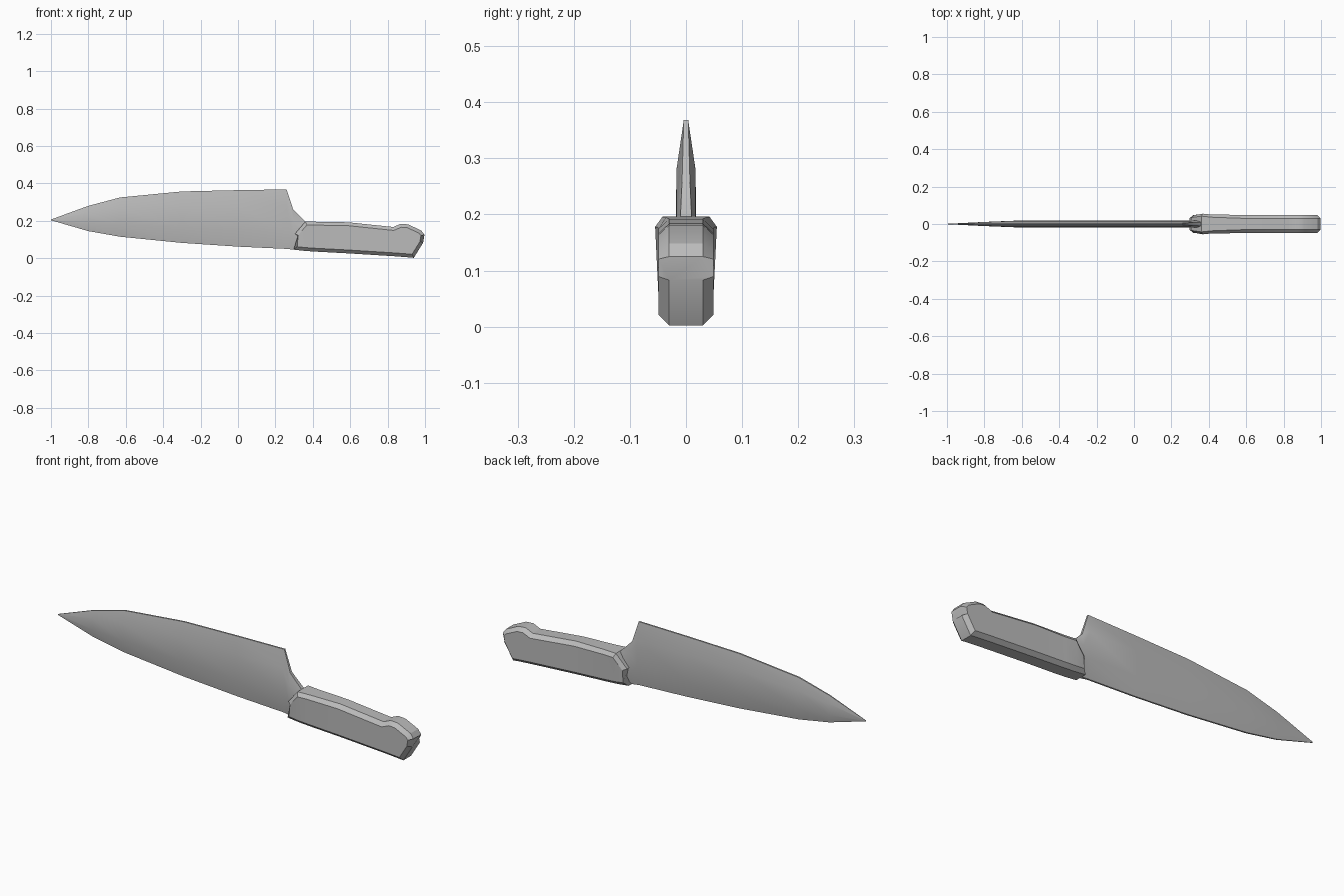
import bpy, bmesh, math
from mathutils import Vector

if "Cube" in bpy.data.objects:
    bpy.data.objects.remove(bpy.data.objects["Cube"], do_unlink=True)

grey = bpy.data.materials.new("plain grey")
grey.use_nodes = True
colour = (0.5, 0.5, 0.5, 1)
grey.diffuse_color = colour
grey.node_tree.nodes["Principled BSDF"].inputs["Base Color"].default_value = colour


def loft(name, rings):
    """Join closed rings of equal length and cap both ends."""
    bm = bmesh.new()
    loops = [[bm.verts.new(p) for p in ring] for ring in rings]
    for a, b in zip(loops, loops[1:]):
        for i in range(len(a)):
            j = (i + 1) % len(a)
            bm.faces.new((a[i], a[j], b[j], b[i]))
    bm.faces.new(loops[0])
    bm.faces.new(loops[-1])
    bmesh.ops.recalc_face_normals(bm, faces=bm.faces)
    mesh = bpy.data.meshes.new(name)
    bm.to_mesh(mesh)
    bm.free()
    mesh.materials.append(grey)
    obj = bpy.data.objects.new(name, mesh)
    bpy.context.collection.objects.link(obj)
    bpy.ops.object.select_all(action="DESELECT")
    obj.select_set(True)
    bpy.context.view_layer.objects.active = obj
    bpy.ops.object.shade_smooth_by_angle(angle=math.radians(28))


def inset(points, amount):
    """Offset a closed counter-clockwise outline inward with mitred corners."""
    result = []
    for i, p in enumerate(points):
        d1 = (p - points[i - 1]).normalized()
        d2 = (points[(i + 1) % len(points)] - p).normalized()
        n1, n2 = Vector((-d1.y, d1.x)), Vector((-d2.y, d2.x))
        miter = (n1 + n2).normalized()
        result.append(p + miter * amount / max(miter.dot(n1), 0.6))
    return result


# Blade: lens-shaped sections; each row is x, edge z, spine z, edge and body half width
blade_rows = [
    (-1.0, 0.207, 0.203, 0.001, 0.001), (-0.8, 0.28, 0.145, 0.003, 0.011),
    (-0.63, 0.325, 0.115, 0.004, 0.018), (-0.3, 0.357, 0.082, 0.004, 0.018),
    (0.0, 0.364, 0.062, 0.004, 0.018), (0.26, 0.368, 0.05, 0.004, 0.018),
    (0.295, 0.26, 0.046, 0.007, 0.018), (0.36, 0.195, 0.042, 0.01, 0.019),
    (0.42, 0.18, 0.04, 0.01, 0.019)]
blade = []
for x, top, bottom, edge, body in blade_rows:
    side = [(edge, 0), (body, 0.3), (body * 0.95, 0.72), (edge, 1)]
    half = [(x, w, bottom + t * (top - bottom)) for w, t in side]
    blade.append(half + [(px, -py, pz) for px, py, pz in reversed(half)])
loft("blade", blade)

# Handle: upper and lower outline in matching columns from front to back
upper = [(0.304, 0.13), (0.36, 0.196), (0.42, 0.195), (0.59, 0.192), (0.83, 0.167),
         (0.87, 0.184), (0.91, 0.181), (0.98, 0.148), (0.997, 0.125)]
lower = [(0.297, 0.046), (0.36, 0.039), (0.42, 0.035), (0.59, 0.026), (0.83, 0.011),
         (0.87, 0.008), (0.91, 0.005), (0.94, 0.002), (0.99, 0.083)]
rim_width = [0.034, 0.042, 0.036] + [0.03] * 6
face_width = [0.047, 0.055, 0.05] + [0.049] * 6
count = len(upper)
outline = [Vector(p) for p in lower + upper[::-1]]
inner = inset(outline, 0.018)

handle = []
for i in range(count):
    j = -1 - i
    r, f = rim_width[i], face_width[i]
    low, low_in, high, high_in = outline[i], inner[i], outline[j], inner[j]
    # The lower side stays slim where the bolster swells at the top
    half = [(low.x, min(r, 0.031), low.y), (low_in.x, min(f, 0.049), low_in.y),
            (high_in.x, f, high_in.y), (high.x, r, high.y)]
    handle.append(half + [(x, -y, z) for x, y, z in reversed(half)])
loft("handle", handle)
